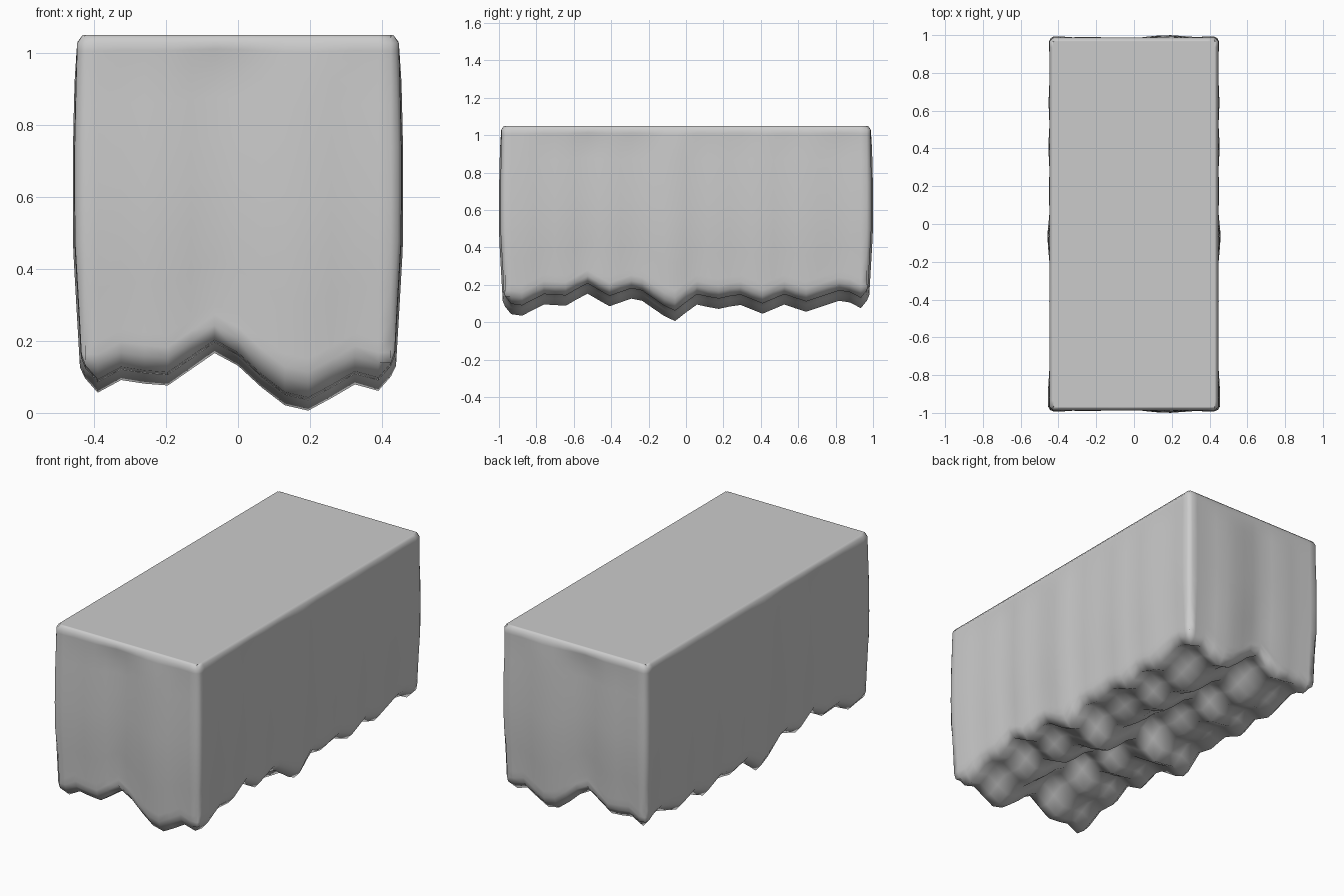
import bpy, bmesh

if "Cube" in bpy.data.objects:
    bpy.data.objects.remove(bpy.data.objects["Cube"])

def lerp(points, v):
    if v <= points[0][0]:
        return points[0][1]
    for (a, p), (b, q) in zip(points, points[1:]):
        if v <= b:
            return p + (q - p) * (v - a) / (b - a)
    return points[-1][1]

# Ragged underside: one profile across, one along; their sum gives the bumps
ACROSS = [(-.39, .055), (-.325, .09), (-.26, .08), (-.195, .075), (-.13, .12),
          (-.065, .165), (0, .13), (.065, .07), (.13, .02), (.195, .005),
          (.26, .04), (.325, .078), (.39, .06)]
ALONG = [(-.935, .038), (-.88, .028), (-.76, .09), (-.64, .083), (-.53, .15),
         (-.41, .08), (-.29, .122), (-.235, .11), (-.12, .03), (-.06, 0), (.055, .09),
         (.17, .065), (.285, .09), (.41, .04), (.525, .09), (.64, .05),
         (.76, .09), (.82, .11), (.88, .1), (.935, .07)]
# Wall outline by height fraction: outward offset, and flute strength
BULGE = [(0, -.010), (.1, -.005), (.35, .008), (.6, .010), (.85, .005), (.975, 0), (1, -.015)]
FLUTE = [(0, .8), (.15, 1), (.85, 1), (.95, .3), (.98, 0), (1, 0)]
LEVELS = [0, .04, .1, .2, .35, .5, .65, .78, .86, .91, .95, .975, .99, 1]
HX, HY, TOP = .447, .988, 1.05

def axis(inner, count, near, edge):
    mid = [-inner + 2 * inner * n / count for n in range(count + 1)]
    return [-edge, -near] + mid + [near, edge]

xs = axis(.39, 12, .425, HX)
ys = axis(.935, 32, .967, HY)
nx, ny, nz = len(xs) - 1, len(ys) - 1, len(LEVELS) - 1

def position(i, j, k):
    x, y, t = xs[i], ys[j], LEVELS[k]
    f, g = lerp(ACROSS, x), lerp(ALONG, y)
    rise = [.07, .04, 0]
    low = f + g + rise[min(i, nx - i, j, ny - j, 2)]
    side_x, side_y = i in (0, nx), j in (0, ny)
    corner = .009 if side_x and side_y else 0
    bulge, flute = lerp(BULGE, t), lerp(FLUTE, t)
    if side_x:
        x = (1 if i else -1) * (HX + bulge - flute * (.13 * g - .003) - corner)
    if side_y:
        y = (1 if j else -1) * (HY + bulge - flute * (.13 * f - .003) - corner)
    return x, y, low + (TOP - low) * t

bm = bmesh.new()
cache = {}

def vert(*key):
    if key not in cache:
        cache[key] = bm.verts.new(position(*key))
    return cache[key]

def sheet(nu, nv, place):
    for u in range(nu):
        for v in range(nv):
            bm.faces.new([vert(*place(a, b)) for a, b in
                          ((u, v), (u + 1, v), (u + 1, v + 1), (u, v + 1))])

# Top and underside, then the fluted walls
for k in (0, nz):
    sheet(nx, ny, lambda a, b: (a, b, k))
for j in (0, ny):
    sheet(nx, nz, lambda a, b: (a, j, b))
for i in (0, nx):
    sheet(ny, nz, lambda a, b: (i, a, b))
bmesh.ops.recalc_face_normals(bm, faces=bm.faces[:])
for face in bm.faces:
    face.smooth = True

mesh = bpy.data.meshes.new("hanging_rock_block")
bm.to_mesh(mesh)
bm.free()
block = bpy.data.objects.new("hanging_rock_block", mesh)
bpy.context.collection.objects.link(block)
